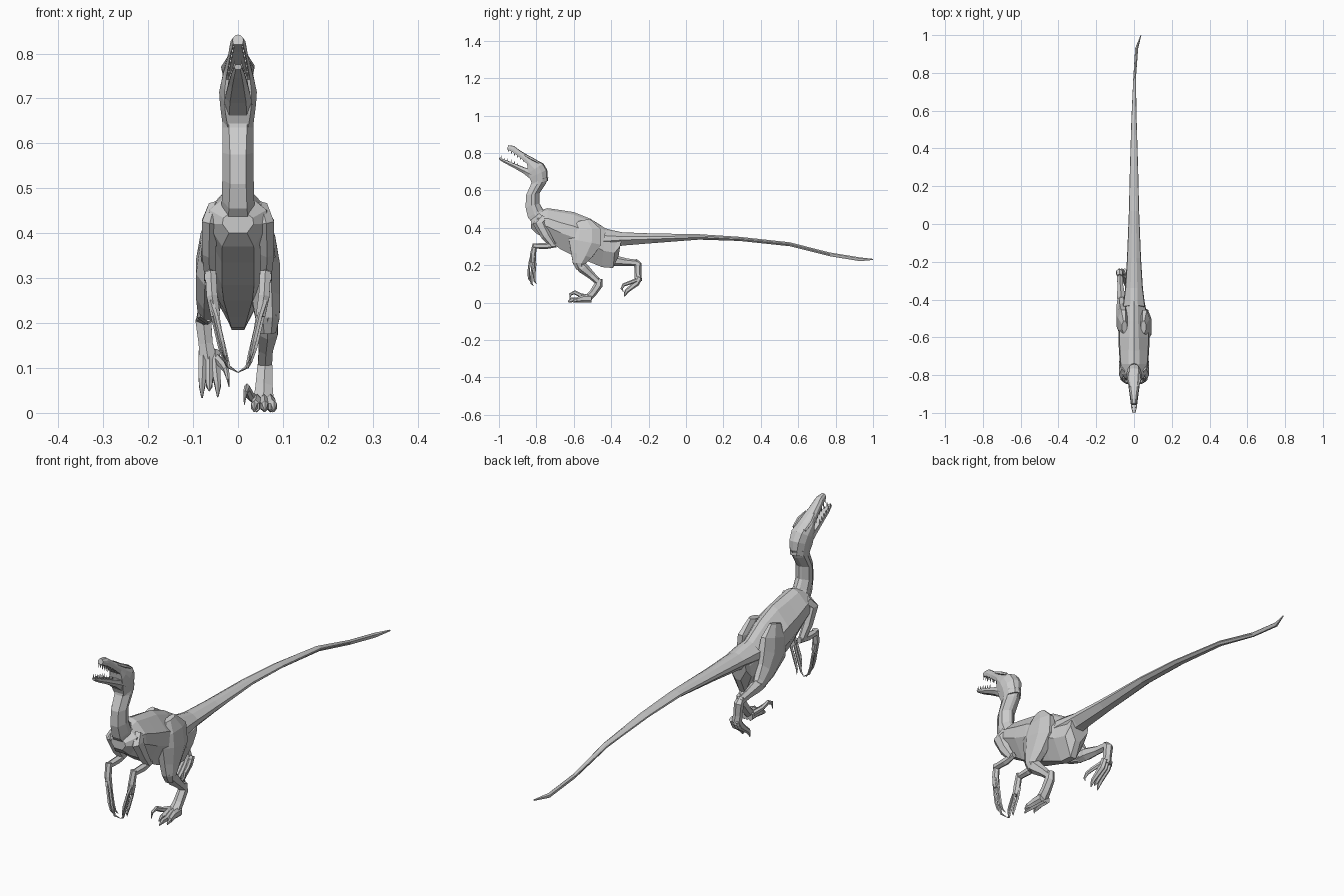
import bpy
from mathutils import Vector


def make(name, rings):
    """Skin a list of equal-sized vertex rings, capped at both ends."""
    n = len(rings[0])
    verts = [p for r in rings for p in r]
    faces = [tuple(range(n))[::-1], tuple(range(len(verts) - n, len(verts)))]
    for i in range(len(rings) - 1):
        for j in range(n):
            k = (j + 1) % n
            faces.append((i * n + j, i * n + k, i * n + n + k, i * n + n + j))
    mesh = bpy.data.meshes.new(name)
    mesh.from_pydata(verts, [], faces)
    mesh.update()
    import bmesh
    bm = bmesh.new()
    bm.from_mesh(mesh)
    bmesh.ops.recalc_face_normals(bm, faces=bm.faces)
    bm.to_mesh(mesh)
    bm.free()
    ob = bpy.data.objects.new(name, mesh)
    bpy.context.collection.objects.link(ob)
    return ob


def loft(name, rows):
    """Rows: top y,z, bottom y,z, half widths at top, middle, bottom, x shift."""
    rings = []
    for r in rows:
        y1, z1, y2, z2, wt, wm, wb = r[:7]
        dx = r[7] if len(r) > 7 else 0
        side = [(wt, 0.06), (wm * 0.93, 0.32), (wm, 0.58), (wb, 1.0)]
        half = [(w, y1 + (y2 - y1) * t, z1 + (z2 - z1) * t) for w, t in side]
        ring = [(dx, y1, z1)] + [(w + dx, y, z) for w, y, z in half]
        ring += [(dx - w, y, z) for w, y, z in reversed(half)]
        rings.append(ring)
    return make(name, rings)


def tube(name, pts, sides=6):
    """Points: x, y, z, half width across, half depth."""
    from math import cos, sin, tau
    P = [Vector(p[:3]) for p in pts]
    rings = []
    for i, p in enumerate(pts):
        t = (P[min(i + 1, len(P) - 1)] - P[max(i - 1, 0)]).normalized()
        u = Vector((1, 0, 0))
        u = (u - t * u.dot(t)).normalized()
        v = t.cross(u)
        rings.append([P[i] + u * p[3] * cos(tau * (k + .5) / sides)
                      + v * p[4] * sin(tau * (k + .5) / sides) for k in range(sides)])
    return make(name, rings)


# Torso from breast to pelvis
loft("torso", [
    (-.83, .45, -.83, .40, .015, .035, .02),
    (-.79, .49, -.80, .37, .025, .068, .035),
    (-.74, .505, -.74, .335, .028, .075, .036),
    (-.67, .495, -.67, .285, .028, .08, .036),
    (-.60, .484, -.60, .25, .025, .083, .032),
    (-.515, .45, -.51, .215, .022, .08, .022),
    (-.43, .397, -.45, .19, .02, .062, .015),
    (-.37, .38, -.39, .185, .018, .05, .014),
    (-.34, .376, -.36, .25, .016, .046, .013),
])
# Tail with the twisted tip
loft("tail", [
    (-.43, .395, -.45, .28, .02, .06, .025),
    (-.34, .376, -.34, .305, .018, .047, .02),
    (-.18, .37, -.18, .318, .014, .037, .015),
    (.07, .366, .07, .337, .01, .027, .012),
    (.286, .352, .286, .33, .008, .022, .01),
    (.553, .323, .553, .302, .006, .014, .006),
    (.77, .268, .77, .248, .003, .007, .003, .003),
    (.93, .242, .93, .222, .002, .008, .004, .014),
    (1.0, .234, 1.0, .228, .001, .002, .001, .037),
])
# S-curved neck
loft("neck", [
    (-.73, .48, -.80, .40, .015, .04, .025),
    (-.765, .50, -.845, .455, .014, .036, .02),
    (-.783, .53, -.858, .51, .012, .035, .018),
    (-.783, .585, -.855, .575, .012, .035, .018),
    (-.75, .635, -.828, .635, .012, .035, .02),
    (-.735, .67, -.825, .66, .014, .035, .02),
])
# Skull and snout
loft("head", [
    (-.738, .65, -.822, .632, .015, .034, .022),
    (-.742, .71, -.836, .668, .022, .04, .028),
    (-.763, .745, -.842, .692, .025, .042, .03),
    (-.81, .768, -.846, .715, .022, .037, .03),
    (-.853, .793, -.85, .742, .018, .03, .027),
    (-.885, .812, -.888, .776, .014, .023, .021),
    (-.92, .838, -.924, .803, .01, .018, .016),
    (-.95, .842, -.957, .82, .006, .012, .01),
])
loft("lower_jaw", [
    (-.80, .705, -.825, .655, .028, .034, .02),
    (-.85, .718, -.868, .69, .026, .029, .018),
    (-.92, .745, -.925, .723, .019, .021, .013),
    (-.97, .765, -.97, .746, .013, .015, .009),
    (-1.0, .776, -.998, .764, .006, .008, .005),
])
# Teeth and brow ridges
for s in (-1, 1):
    for i in range(6):
        t = i / 5
        x, y, z = s * (.021 - .011 * t), -.868 - .08 * t, .765 + .054 * t
        tube("upper_tooth", [(x, y, z, .003, .004), (x, y - .004, z - .018, .0005, .0005)], 4)
        x, y, z = s * (.02 - .012 * t), -.90 - .09 * t, .734 + .036 * t
        tube("lower_tooth", [(x, y, z, .003, .004), (x, y + .002, z + .017, .0005, .0005)], 4)
    tube("brow", [(s * .027, -.785, .748, .006, .006), (s * .029, -.825, .77, .009, .008),
                  (s * .02, -.862, .79, .005, .006)], 5)

# Arms, the same on both sides
for s in (-1, 1):
    tube("upper_arm", [(s * .05, -.76, .455, .018, .025), (s * .063, -.785, .425, .02, .035),
                       (s * .065, -.75, .36, .018, .027), (s * .062, -.71, .305, .014, .017)])
    tube("forearm", [(s * .062, -.695, .31, .011, .014), (s * .062, -.75, .303, .016, .017),
                     (s * .062, -.815, .303, .014, .013)])
    tube("palm", [(s * .061, -.808, .315, .014, .012), (s * .058, -.818, .26, .014, .016),
                  (s * .05, -.82, .215, .012, .014)])
    for dy, dz, dx in ((-.014, .03, .004), (0, 0, -.004), (.016, .015, .006)):
        tip = .0 if dy == 0 else .022
        tube("finger", [(s * (.056 + dx), -.818 + dy * .6, .25, .007, .007),
                        (s * (.045 + dx), -.822 + dy, .185 + dz, .006, .006),
                        (s * (.032 + dx), -.828 + dy, .13 + dz, .006, .007),
                        (s * (.02 + tip * .4), -.826 + dy, .102 + dz * .9, .004, .005),
                        (s * tip, -.815 + dy, .09 + dz * .6, .001, .001)], 5)

# Standing leg on the right
tube("right_thigh", [(.05, -.545, .44, .015, .035), (.057, -.535, .39, .028, .085),
                     (.06, -.54, .325, .036, .095), (.062, -.56, .255, .034, .062),
                     (.066, -.572, .21, .029, .036), (.066, -.565, .18, .02, .022)], 8)
tube("right_shin", [(.066, -.59, .225, .022, .022), (.066, -.55, .185, .026, .03),
                    (.062, -.505, .145, .018, .021), (.06, -.468, .11, .018, .017)])
tube("right_metatarsus", [(.06, -.462, .128, .015, .016), (.06, -.468, .095, .02, .023),
                          (.058, -.495, .055, .022, .02), (.057, -.525, .022, .026, .02)])
for x0, x1, y1 in ((.042, .036, -.60), (.058, .06, -.63), (.072, .08, -.605)):
    tube("right_toe", [(x0, -.505, .022, .012, .021), (x0, -.55, .022, .012, .02),
                       ((x0 + x1) / 2, -.58, .015, .01, .014),
                       (x1, y1 + .02, .015, .008, .013), (x1, y1, .005, .002, .004)])
tube("right_sickle_claw", [(.038, -.52, .03, .01, .012), (.026, -.565, .04, .009, .011),
                           (.02, -.595, .055, .007, .011), (.016, -.618, .045, .005, .008),
                           (.014, -.622, .018, .001, .001)])

# Raised leg on the left
tube("left_thigh", [(-.05, -.545, .44, .015, .035), (-.057, -.53, .39, .028, .085),
                    (-.06, -.51, .325, .036, .09), (-.063, -.46, .27, .033, .06),
                    (-.066, -.415, .235, .026, .036), (-.067, -.39, .222, .016, .022)], 8)
tube("left_shin", [(-.066, -.435, .225, .02, .022), (-.068, -.385, .225, .025, .029),
                   (-.073, -.32, .217, .017, .02), (-.076, -.26, .212, .018, .017)])
tube("left_metatarsus", [(-.076, -.275, .225, .014, .014), (-.077, -.257, .205, .02, .021),
                         (-.072, -.257, .155, .018, .018), (-.066, -.255, .115, .024, .02)])
for x0, x1, z1 in ((-.05, -.045, .036), (-.064, -.064, .05), (-.078, -.08, .034)):
    tube("left_toe", [(x0, -.248, .135, .011, .016), (x0, -.265, .105, .012, .018),
                      ((x0 + x1) / 2, -.295, .08, .01, .013),
                      (x1, -.317, .062, .008, .012), (x1, -.33, z1, .002, .003)])
tube("left_sickle_claw", [(-.046, -.265, .12, .009, .011), (-.032, -.305, .105, .009, .01),
                          (-.026, -.333, .095, .007, .009), (-.022, -.344, .075, .004, .006),
                          (-.02, -.335, .058, .001, .001)])
